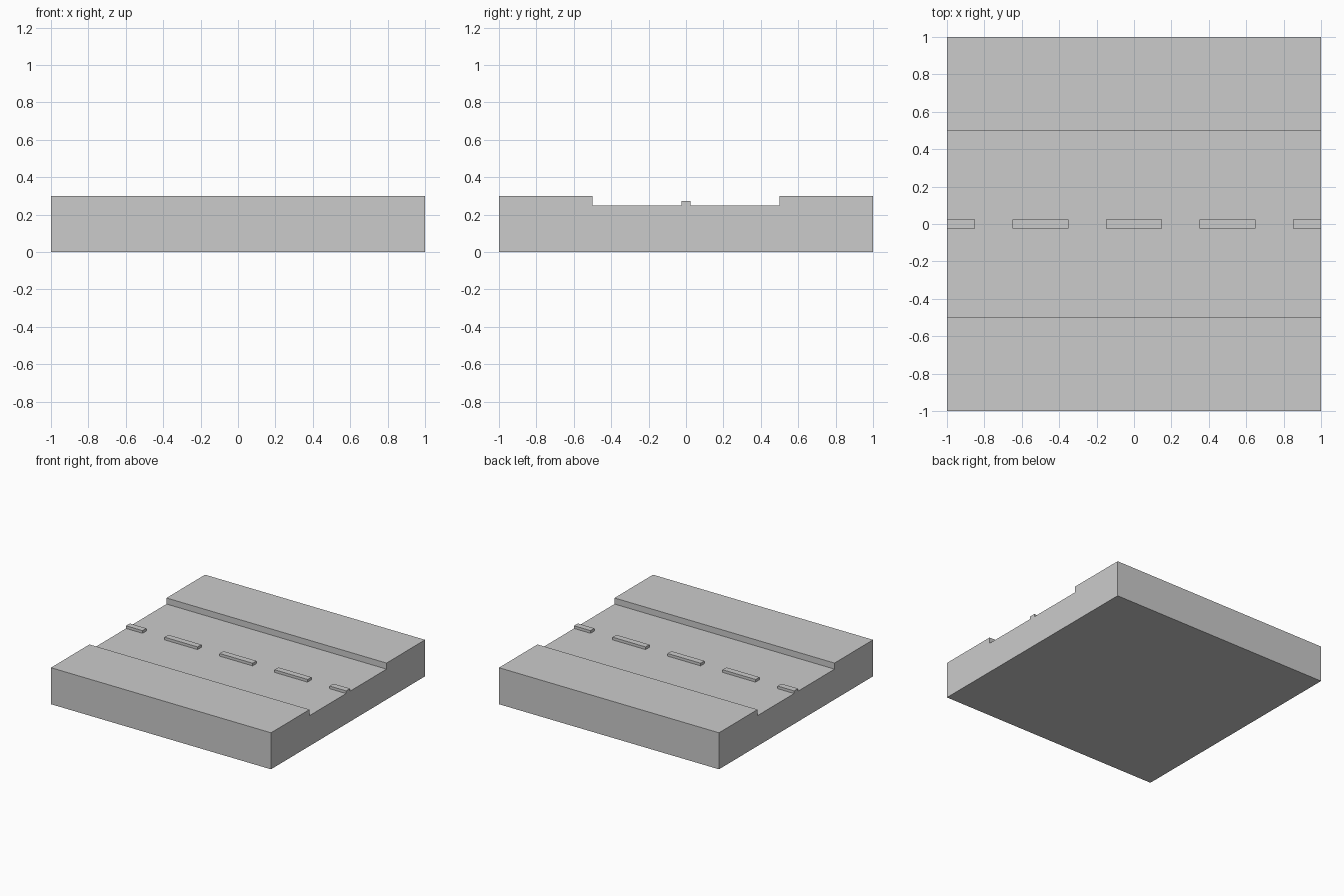
import bpy, bmesh

if "Cube" in bpy.data.objects:
    bpy.data.objects.remove(bpy.data.objects["Cube"])


def extrude_x(name, profile, x0, x1):
    """Solid made by sweeping a (y, z) profile from x0 to x1."""
    bm = bmesh.new()
    face = bm.faces.new([bm.verts.new((x0, y, z)) for y, z in profile])
    swept = bmesh.ops.extrude_face_region(bm, geom=[face], use_keep_orig=True)
    moved = [v for v in swept["geom"] if isinstance(v, bmesh.types.BMVert)]
    bmesh.ops.translate(bm, verts=moved, vec=(x1 - x0, 0, 0))
    bmesh.ops.recalc_face_normals(bm, faces=bm.faces)
    mesh = bpy.data.meshes.new(name)
    bm.to_mesh(mesh)
    bm.free()
    obj = bpy.data.objects.new(name, mesh)
    bpy.context.collection.objects.link(obj)
    return obj


BASE, ROAD, KERB, MARK = 0.0, 0.25, 0.30, 0.272

# Road slab with a raised pavement along each side
extrude_x("road_slab", [(-1, BASE), (1, BASE), (1, KERB), (0.5, KERB),
                        (0.5, ROAD), (-0.5, ROAD), (-0.5, KERB), (-1, KERB)], -1, 1)

# Centre line dashes, the outer two cut off at the tile edge
dash = [(-0.025, ROAD), (0.025, ROAD), (0.025, MARK), (-0.025, MARK)]
for i in range(5):
    centre = -1 + 0.5 * i
    extrude_x(f"lane_dash_{i + 1}", dash, max(centre - 0.15, -1), min(centre + 0.15, 1))
